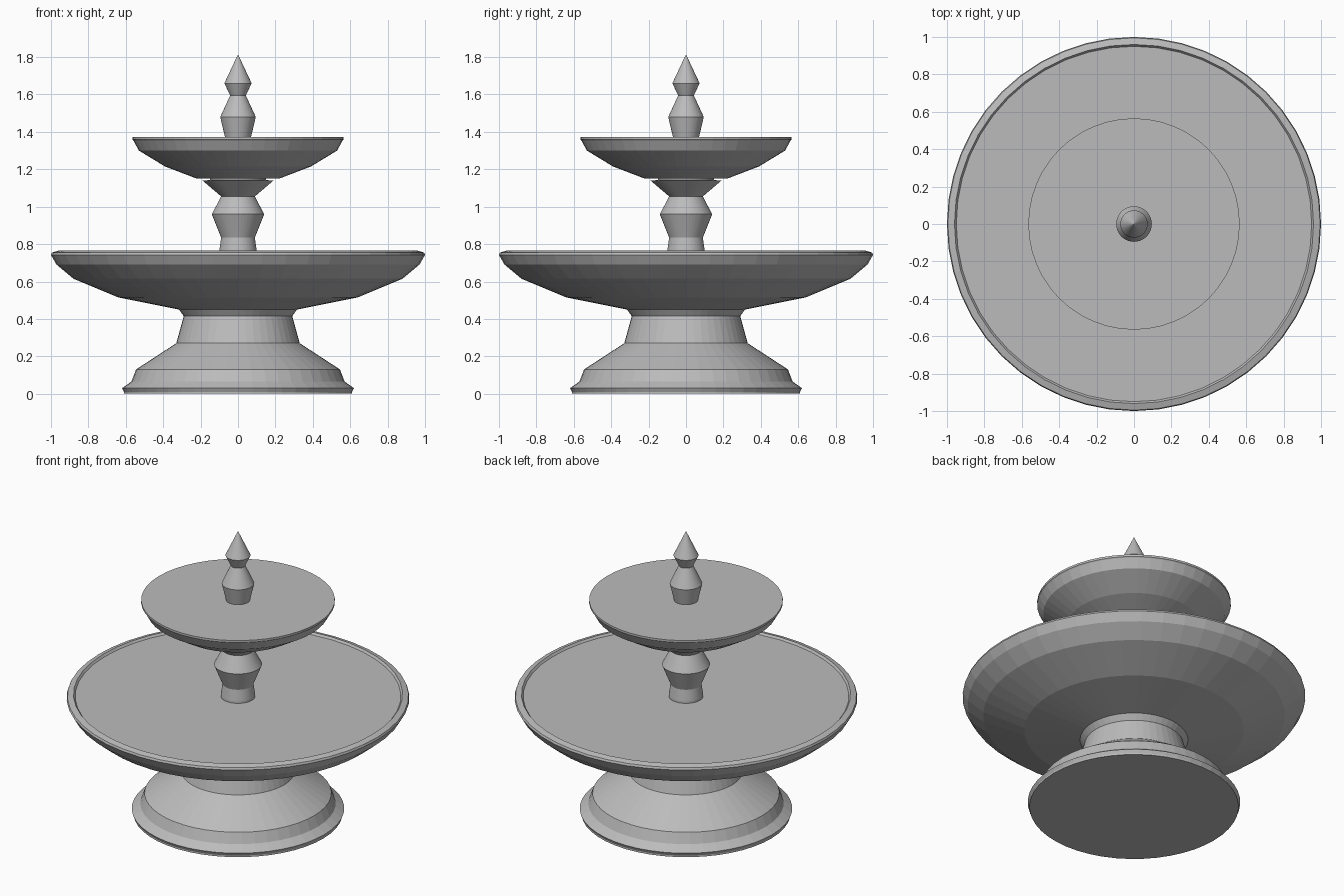
import bpy, bmesh, math

if "Cube" in bpy.data.objects:
    bpy.data.objects.remove(bpy.data.objects["Cube"])

SIDES = 48

stone = bpy.data.materials.new("grey stone")
stone.diffuse_color = (0.5, 0.5, 0.5, 1)
stone.use_nodes = True
stone.node_tree.nodes["Principled BSDF"].inputs["Base Color"].default_value = stone.diffuse_color


def lathe(name, profile):
    """Revolve a list of (radius, height) points around z, closing both ends."""
    bm = bmesh.new()
    rings = []
    for r, z in profile:
        if r == 0:
            rings.append([bm.verts.new((0, 0, z))] * SIDES)
        else:
            rings.append([bm.verts.new((r * math.cos(2 * math.pi * i / SIDES),
                                        r * math.sin(2 * math.pi * i / SIDES), z))
                          for i in range(SIDES)])
    for low, high in zip(rings, rings[1:]):
        for i in range(SIDES):
            j = (i + 1) % SIDES
            corners = [low[i], low[j], high[j], high[i]]
            bm.faces.new(list(dict.fromkeys(corners)))
    for ring, (r, z) in ((rings[0], profile[0]), (rings[-1], profile[-1])):
        if r > 0:
            bm.faces.new(ring)
    bmesh.ops.recalc_face_normals(bm, faces=bm.faces)
    mesh = bpy.data.meshes.new(name)
    bm.to_mesh(mesh)
    bm.free()
    mesh.materials.append(stone)
    obj = bpy.data.objects.new(name, mesh)
    bpy.context.collection.objects.link(obj)
    return obj


# Stepped foot and neck
lathe("pedestal", [(0.61, 0), (0.61, 0.01), (0.62, 0.03), (0.57, 0.065),
                   (0.545, 0.13), (0.33, 0.27), (0.29, 0.415), (0.315, 0.45)])

# Wide lower bowl with a raised rim around the water level
lathe("lower_basin", [(0.315, 0.45), (0.64, 0.515), (0.88, 0.615), (0.97, 0.69),
                      (1.0, 0.742), (0.995, 0.755), (0.96, 0.765),
                      (0.95, 0.752)])

# Turned column between the bowls
lathe("column", [(0.1, 0.745), (0.1, 0.765), (0.09, 0.835), (0.14, 0.96),
                 (0.09, 1.055), (0.19, 1.14), (0.15, 1.142), (0.15, 1.155)])

# Small upper bowl
lathe("upper_basin", [(0.22, 1.15), (0.39, 1.215), (0.53, 1.3),
                      (0.56, 1.355), (0.565, 1.36), (0.565, 1.373)])

# Pointed ornament on top
lathe("finial", [(0.068, 1.365), (0.095, 1.48), (0.042, 1.595),
                 (0.073, 1.66), (0, 1.815)])
